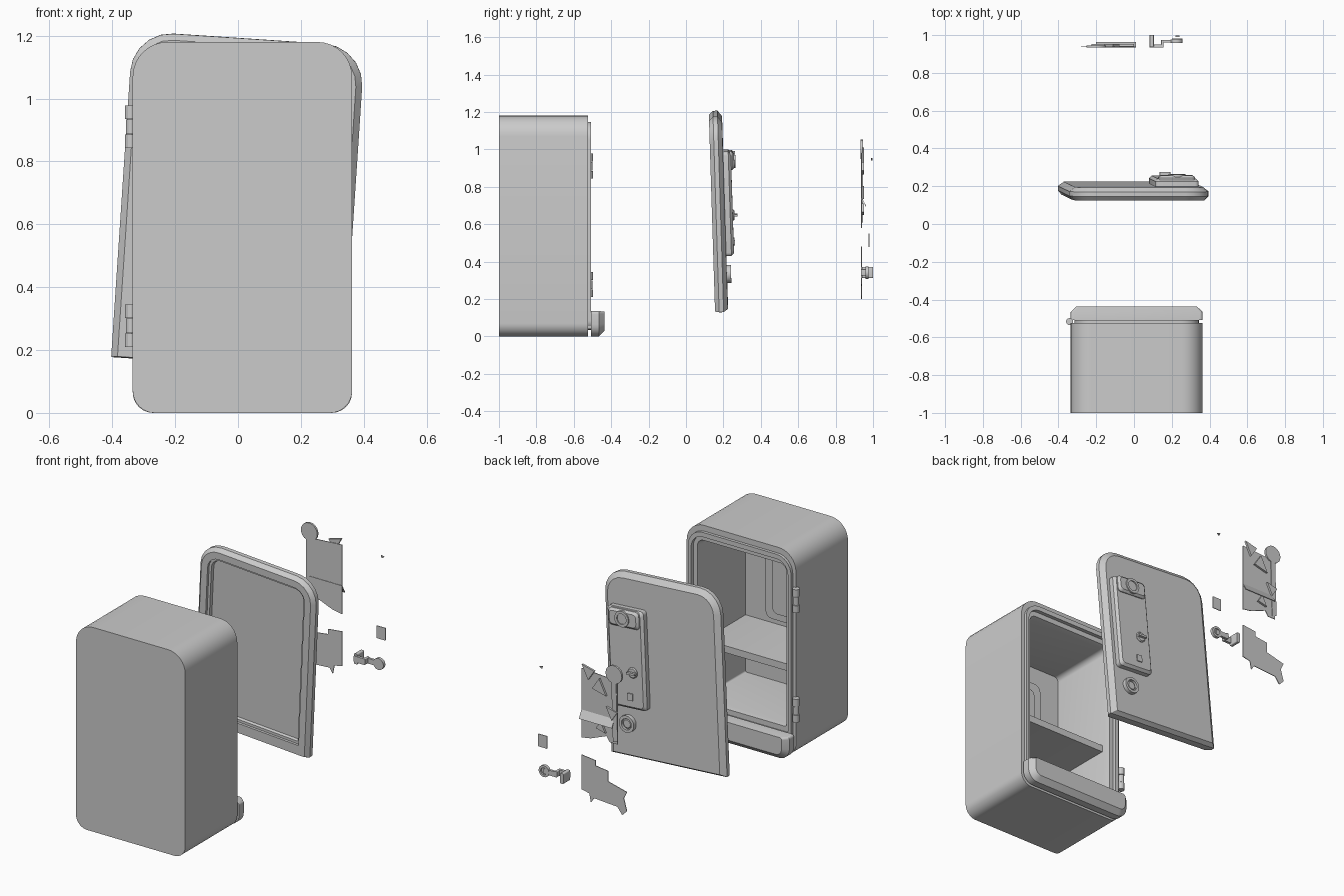
import bpy, bmesh, math
from mathutils import Matrix

cube = bpy.data.objects.get("Cube")
if cube:
    bpy.data.objects.remove(cube, do_unlink=True)

steel = bpy.data.materials.new("plain grey")
steel.use_nodes = True
steel.diffuse_color = (0.6, 0.6, 0.6, 1)
steel.node_tree.nodes["Principled BSDF"].inputs["Base Color"].default_value = (0.6, 0.6, 0.6, 1)


def finish(name, bm, matrix=None):
    bmesh.ops.recalc_face_normals(bm, faces=bm.faces)
    mesh = bpy.data.meshes.new(name)
    bm.to_mesh(mesh)
    bm.free()
    mesh.materials.append(steel)
    ob = bpy.data.objects.new(name, mesh)
    bpy.context.collection.objects.link(ob)
    if matrix:
        ob.matrix_world = matrix
    bpy.ops.object.select_all(action='DESELECT')
    ob.select_set(True)
    bpy.context.view_layer.objects.active = ob
    bpy.ops.object.shade_smooth_by_angle(angle=math.radians(28))
    return ob


def outline(x0, x1, z0, z1, top, bottom, segs):
    """Rounded rectangle in x, z with separate top and bottom radii."""
    corners = [(x1 - top, z1 - top, top), (x0 + top, z1 - top, top),
               (x0 + bottom, z0 + bottom, bottom), (x1 - bottom, z0 + bottom, bottom)]
    pts = []
    for i, (cx, cz, r) in enumerate(corners):
        for k in range(segs + 1):
            a = math.pi / 2 * (i + k / segs)
            pts.append((cx + r * math.cos(a), cz + r * math.sin(a)))
    return pts


def loft(name, rings, segs=6, matrix=None):
    """Skin rings of (x0, x1, z0, z1, top radius, bottom radius, y)."""
    bm = bmesh.new()
    loops = [[bm.verts.new((x, ring[6], z)) for x, z in outline(*ring[:6], segs)]
             for ring in rings]
    for a, b in zip(loops, loops[1:]):
        for i in range(len(a)):
            j = (i + 1) % len(a)
            bm.faces.new((a[i], a[j], b[j], b[i]))
    bm.faces.new(loops[0])
    bm.faces.new(loops[-1])
    bmesh.ops.remove_doubles(bm, verts=bm.verts, dist=0.0001)
    return finish(name, bm, matrix)


def block(name, x0, x1, z0, z1, y0, y1, r=0.002, bevel=0.0, matrix=None):
    """Slab with an optional chamfer on its +y edge."""
    rings = [(x0, x1, z0, z1, r, r, y0), (x0, x1, z0, z1, r, r, y1 - bevel)]
    if bevel:
        rings.append((x0 + bevel, x1 - bevel, z0 + bevel, z1 - bevel, r, r, y1))
    return loft(name, rings, 4, matrix)


def disc(name, x, z, r, y0, y1, bevel=0.0, matrix=None):
    rings = [(x - r, x + r, z - r, z + r, r, r, y0), (x - r, x + r, z - r, z + r, r, r, y1 - bevel)]
    if bevel:
        s = r - bevel
        rings.append((x - s, x + s, z - s, z + s, s, s, y1))
    return loft(name, rings, 5, matrix)


def ring_disc(name, x, z, r, hole, y0, y1, matrix=None):
    """Disc with a dished centre."""
    def c(q, y):
        return (x - q, x + q, z - q, z + q, q, q, y)
    return loft(name, [c(r, y0), c(r, y1), c(hole, y1), c(hole, (y0 + y1) / 2)], 5, matrix)


def plate(name, pts, y0, y1=None, slope=0.0):
    """Thin sheet cut to a polygon in x, z."""
    y1 = y0 + 0.004 if y1 is None else y1
    bm = bmesh.new()
    f = bm.faces.new([bm.verts.new((x, y0, z)) for x, z in pts])
    ext = bmesh.ops.extrude_face_region(bm, geom=[f])
    for v in ext["geom"]:
        if isinstance(v, bmesh.types.BMVert):
            v.co.y = y1
    return finish(name, bm)


# Cabinet: outer shell, front flange, stepped opening and cavity in one skin
L, R = -0.335, 0.363
loft("cabinet_shell", [
    (L, R, 0, 1.18, 0.11, 0.07, -1.0),
    (L, R, 0, 1.18, 0.11, 0.07, -0.525),
    (L + 0.02, R - 0.02, 0.035, 1.147, 0.095, 0.05, -0.525),
    (L + 0.02, R - 0.02, 0.035, 1.147, 0.095, 0.05, -0.508),
    (L + 0.04, R - 0.04, 0.125, 1.12, 0.075, 0.02, -0.508),
    (L + 0.04, R - 0.04, 0.125, 1.12, 0.075, 0.02, -0.53),
    (L + 0.065, R - 0.065, 0.155, 1.09, 0.04, 0.01, -0.53),
    (L + 0.075, R - 0.075, 0.16, 1.08, 0.03, 0.01, -0.56),
    (L + 0.075, R - 0.075, 0.16, 1.08, 0.03, 0.01, -0.955)], 8)

# Interior
block("shelf", L + 0.07, R - 0.07, 0.45, 0.49, -0.955, -0.58)
block("back_panel_frame", -0.12, 0.15, 0.52, 0.97, -0.957, -0.94, 0.04)
block("back_panel", -0.07, 0.10, 0.56, 0.92, -0.945, -0.932, 0.03)

# Sill below the opening
loft("front_sill", [
    (L, R, 0, 0.135, 0.015, 0.065, -0.508),
    (L, R, 0, 0.135, 0.015, 0.065, -0.465),
    (L + 0.03, R - 0.03, 0.03, 0.133, 0.013, 0.04, -0.437)])
block("sill_support", L + 0.03, R - 0.03, 0.04, 0.12, -0.53, -0.505)

# Hinges, three knuckles each
for label, z0 in (("lower", 0.21), ("upper", 0.843)):
    for i, (a, b, r) in enumerate(((0, 0.042, 0.019), (0.044, 0.09, 0.016), (0.092, 0.135, 0.019))):
        bm = bmesh.new()
        bmesh.ops.create_cone(bm, cap_ends=True, segments=12, radius1=r, radius2=r, depth=b - a,
                              matrix=Matrix.Translation((-0.341, -0.517, z0 + (a + b) / 2)))
        finish(f"{label}_hinge_knuckle_{i + 1}", bm)

# Door, leaning off its frame
lean = (Matrix.Translation((0.0, 0.173, 0.672)) @ Matrix.Rotation(math.radians(3.8), 4, 'Y')
        @ Matrix.Rotation(math.radians(1.8), 4, 'X'))


def door_ring(inset, y, bottom=None, r=0.13):
    b = inset if bottom is None else bottom
    return (-0.37 + inset, 0.37 - inset, -0.52 + b, 0.52 - inset,
            max(r - inset, 0.03), 0.003, y)


loft("door", [
    door_ring(0.08, -0.005), door_ring(0.075, -0.02), door_ring(0.06, -0.02),
    door_ring(0.06, -0.034), door_ring(0.02, -0.034, 0.004), door_ring(0, -0.012, 0),
    door_ring(0, 0.012, 0), door_ring(0.03, 0.035, 0.015)], 5, lean)

# Lock housing on the door
block("lock_housing", 0.092, 0.322, -0.225, 0.335, 0.03, 0.077, 0.02, 0.014, lean)
block("lock_cap", 0.11, 0.304, 0.235, 0.333, 0.07, 0.094, 0.02, 0.012, lean)
ring_disc("dial", 0.21, 0.285, 0.045, 0.03, 0.07, 0.1, lean)
disc("turn_knob", 0.165, -0.015, 0.03, 0.07, 0.086, 0.005, lean)
block("knob_grip", 0.137, 0.193, -0.021, -0.009, 0.08, 0.101, matrix=lean)
block("key_cover", 0.17, 0.205, -0.175, -0.135, 0.07, 0.083, matrix=lean)
ring_disc("handle_boss", 0.235, -0.325, 0.048, 0.032, 0.03, 0.058, lean)
disc("handle_stub", 0.235, -0.325, 0.026, 0.03, 0.052, 0.004, lean)

# Torn sheets standing apart
plate("upper_sheet", [(0.01, 0.98), (-0.15, 0.97), (-0.22, 0.95), (-0.22, 0.60), (-0.17, 0.60),
                      (-0.15, 0.63), (-0.05, 0.59), (0.01, 0.58)], 0.936)
plate("lower_sheet", [(0.01, 0.48), (-0.08, 0.47), (-0.08, 0.44), (-0.16, 0.43), (-0.16, 0.37),
                      (-0.28, 0.34), (-0.26, 0.30), (-0.28, 0.23), (-0.25, 0.2), (-0.22, 0.24),
                      (-0.07, 0.25), (-0.05, 0.22), (-0.04, 0.27), (0.01, 0.28)], 0.936)
disc("sheet_tag", -0.2, 1.0, 0.052, 0.934, 0.946)
plate("hanging_strip", [(-0.185, 0.95), (-0.215, 0.95), (-0.225, 0.62), (-0.195, 0.61)], 0.942)
for i, (x, z, s) in enumerate(((-0.04, 0.97, 0.04), (-0.11, 0.91, -0.045), (-0.19, 0.77, 0.035),
                               (-0.12, 0.68, -0.03))):
    plate(f"sheet_chip_{i + 1}", [(x - s, z + s / 2), (x + s, z + s), (x, z - s)], 0.94, 0.952)

# Creased flap on the upper sheet
flap = block("sheet_flap", -0.2, 0.01, -0.028, 0.028, 0, 0.003)
flap.matrix_world = (Matrix.Translation((0, 0.948, 0.72))
                     @ Matrix.Rotation(math.radians(28), 4, 'X'))

# Loose latch arm, small square and fragment
block("latch_block", 0.083, 0.105, 0.312, 0.372, 0.94, 1.0, 0.006)
block("latch_foot", 0.083, 0.155, 0.325, 0.36, 0.935, 0.95, 0.006)
block("latch_bend", 0.143, 0.157, 0.325, 0.36, 0.935, 0.975, 0.004)
block("latch_arm", 0.143, 0.23, 0.325, 0.355, 0.961, 0.975, 0.004)
ring_disc("latch_eye", 0.225, 0.34, 0.033, 0.02, 0.959, 0.977)
block("small_square", 0.2, 0.258, 0.478, 0.55, 0.977, 0.981)
plate("fragment", [(0.22, 0.955), (0.24, 0.95), (0.225, 0.94)], 0.99, 0.997)
